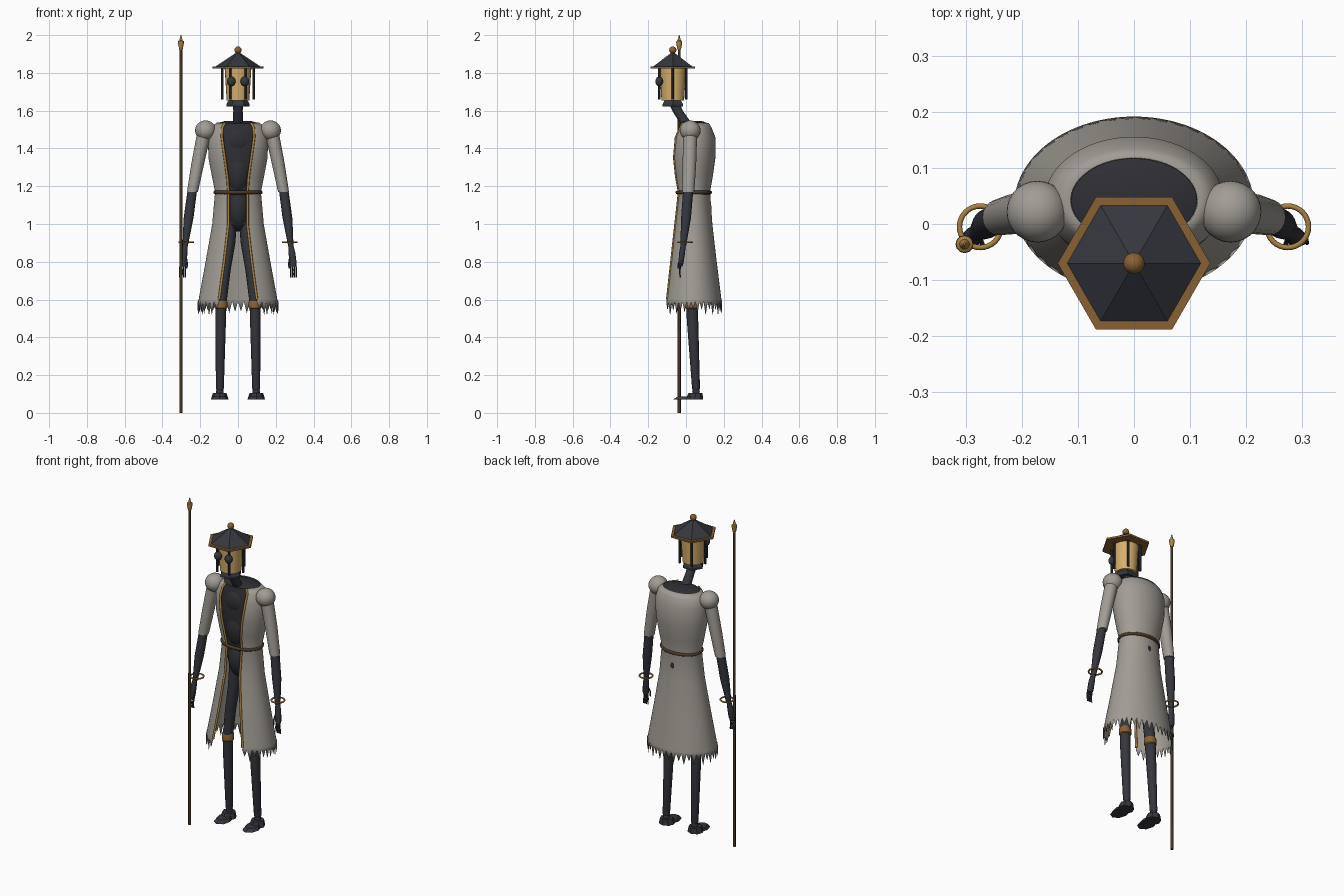
import bpy, bmesh
from math import sin, cos, pi, asin, radians
from mathutils import Vector

cube = bpy.data.objects.get("Cube")
if cube:
    bpy.data.objects.remove(cube)


def material(name, r, g, b):
    m = bpy.data.materials.new(name)
    m.use_nodes = True
    m.diffuse_color = (r, g, b, 1)
    m.node_tree.nodes["Principled BSDF"].inputs["Base Color"].default_value = (r, g, b, 1)
    m.node_tree.nodes["Principled BSDF"].inputs["Roughness"].default_value = 0.8
    return m


IRON = material("dark iron", 0.036, 0.038, 0.048)
BODY = material("dark body", 0.028, 0.028, 0.034)
CLOTH = material("grey cloth", 0.36, 0.335, 0.30)
GLASS = material("amber glass", 0.68, 0.43, 0.15)
GOLD = material("gold trim", 0.40, 0.22, 0.055)
BRONZE = material("bronze", 0.25, 0.12, 0.033)
LEATHER = material("brown leather", 0.07, 0.04, 0.018)
WOOD = material("staff wood", 0.06, 0.036, 0.018)


def finish(name, bm, mat, smooth=True):
    bmesh.ops.recalc_face_normals(bm, faces=bm.faces)
    mesh = bpy.data.meshes.new(name)
    bm.to_mesh(mesh)
    bm.free()
    mesh.materials.append(mat)
    ob = bpy.data.objects.new(name, mesh)
    bpy.context.collection.objects.link(ob)
    if smooth:
        bpy.ops.object.select_all(action='DESELECT')
        ob.select_set(True)
        bpy.context.view_layer.objects.active = ob
        bpy.ops.object.shade_smooth_by_angle(angle=radians(38))
    return ob


def tube(name, rings, mat, sides=20, smooth=True):
    """Capped skin over level rings given as (x, y, z, x radius, y radius)."""
    bm = bmesh.new()
    loops = []
    for x, y, z, rx, ry in rings:
        loops.append([bm.verts.new((x + rx * cos(2 * pi * i / sides),
                                    y + ry * sin(2 * pi * i / sides), z)) for i in range(sides)])
    for a, b in zip(loops, loops[1:]):
        for i in range(sides):
            j = (i + 1) % sides
            bm.faces.new((a[i], a[j], b[j], b[i]))
    bm.faces.new(loops[0])
    bm.faces.new(loops[-1])
    return finish(name, bm, mat, smooth)


def turned(name, x, y, profile, mat, sides=20, smooth=True):
    return tube(name, [(x, y, z, r, r) for z, r in profile], mat, sides, smooth)


def ball(name, centre, radii, mat):
    bm = bmesh.new()
    bmesh.ops.create_uvsphere(bm, u_segments=28, v_segments=16, radius=1)
    bmesh.ops.scale(bm, vec=radii, verts=bm.verts)
    bmesh.ops.translate(bm, vec=centre, verts=bm.verts)
    return finish(name, bm, mat)


def cord(name, points, radius, mat, closed=False):
    cu = bpy.data.curves.new(name, 'CURVE')
    cu.dimensions = '3D'
    cu.bevel_depth = radius
    cu.bevel_resolution = 2
    cu.use_fill_caps = True
    sp = cu.splines.new('POLY')
    sp.points.add(len(points) - 1)
    for p, q in zip(sp.points, points):
        p.co = (*q, 1)
    sp.use_cyclic_u = closed
    cu.materials.append(mat)
    ob = bpy.data.objects.new(name, cu)
    bpy.context.collection.objects.link(ob)
    return ob


def ellipse(cx, cy, z, rx, ry, n=40):
    return [(cx + rx * cos(2 * pi * i / n), cy + ry * sin(2 * pi * i / n), z) for i in range(n)]


# Long coat: rows of (z, x radius, y radius, y centre, half opening at the front)
ROWS = [(1.535, .113, .076, .042, .07), (1.51, .142, .09, .044, .083),
        (1.46, .158, .112, .042, .085), (1.35, .155, .114, .04, .07),
        (1.25, .136, .1, .04, .056), (1.17, .12, .085, .041, .05),
        (1.0, .135, .1, .038, .05), (.8, .17, .125, .036, .073), (.6, .207, .152, .034, .1)]


def coat_point(row, t):
    z, rx, ry, cy, w = row
    start = asin(w / rx)
    a = start + (2 * pi - 2 * start) * t
    return Vector((rx * sin(a), cy - ry * cos(a), z))


COLS = 72
bm = bmesh.new()
grid = [[bm.verts.new(coat_point(r, i / COLS)) for i in range(COLS + 1)] for r in ROWS]
hem = []
for i in range(COLS + 1):
    p = coat_point((.6, .212, .156, .034, .1), i / COLS)
    p.z = .59 if i % 2 == 0 else .535 + .015 * sin(i * 1.7)
    hem.append(bm.verts.new(p))
grid.append(hem)
for a, b in zip(grid, grid[1:]):
    for i in range(COLS):
        bm.faces.new((a[i], a[i + 1], b[i + 1], b[i]))
coat = finish("coat", bm, CLOTH)
thick = coat.modifiers.new("thickness", 'SOLIDIFY')
thick.thickness = .003
thick.offset = 0

for side, t in (("left", 0), ("right", 1)):
    cord(side + "_coat_trim", [coat_point(r, t) for r in ROWS], .007, GOLD)
belt = cord("belt", ellipse(0, .041, 1.167, .121, .087), .01, LEATHER, True)

# Dark body under the coat
tube("torso", [(0, .04, 1.0, .07, .06), (0, .04, 1.1, .095, .068), (0, .04, 1.17, .1, .07),
               (0, .04, 1.3, .125, .085), (0, .04, 1.45, .14, .094), (0, .042, 1.505, .132, .08),
               (0, .042, 1.533, .112, .075), (0, .04, 1.545, .07, .045)], BODY, 32)
ball("chest", (0, .01, 1.44), (.088, .068, .09), BODY)
ball("belly", (0, .02, 1.27), (.075, .078, .12), BODY)
ball("pelvis", (0, .045, 1.08), (.075, .09, .12), BODY)
tube("neck", [(0, .02, 1.5, .03, .03), (0, -.012, 1.55, .027, .03),
              (0, -.045, 1.6, .025, .028), (0, -.065, 1.645, .027, .028)], IRON)

# Lantern head
HY = -.07
turned("lantern_base", 0, HY, [(1.622, .062), (1.635, .062), (1.655, .05), (1.665, .05)], IRON, 6, False)
turned("lantern_glass", 0, HY, [(1.655, .06), (1.83, .071)], GLASS, 24)
turned("roof_brim", 0, HY, [(1.823, .136), (1.834, .136)], BRONZE, 6, False)
turned("roof", 0, HY, [(1.834, .119), (1.905, .012)], IRON, 6, False)
ball("roof_finial", (0, HY, 1.921), (.019, .019, .019), BRONZE)
for i in range(6):
    turned("lantern_post", .083 * cos(i * pi / 3), HY + .083 * sin(i * pi / 3),
           [(1.658, .007), (1.826, .007)], IRON, 8)

for s, side in ((1, "left"), (-1, "right")):
    ball(side + "_eye", (s * .036, -.142, 1.755), (.023, .02, .026), IRON)

    # Arm and hand
    ball(side + "_shoulder", (s * .172, .022, 1.495), (.055, .055, .053), CLOTH)
    tube(side + "_sleeve", [(s * .182, .022, 1.47, .037, .037), (s * .213, .018, 1.32, .034, .036),
                            (s * .241, .012, 1.17, .029, .032)], CLOTH)
    tube(side + "_forearm", [(s * .241, .012, 1.185, .025, .027), (s * .262, 0, 1.03, .026, .026),
                             (s * .28, -.015, .88, .014, .015)], IRON)
    cord(side + "_bracelet", ellipse(s * .274, -.005, .903, .037, .037, 32), .0048, GOLD, True)
    tube(side + "_palm", [(s * .28, -.015, .89, .013, .013), (s * .286, -.021, .845, .018, .016),
                          (s * .291, -.027, .79, .02, .013), (s * .292, -.029, .775, .015, .01)], IRON, 12)
    for k in range(4):
        x = .278 + .0095 * k
        cord(side + "_finger", [(s * x, -.026 - .002 * k, .79), (s * (x + .002), -.034, .75),
                                (s * (x + .001), -.03, .717)], .0038, IRON)
    cord(side + "_thumb", [(s * .275, -.025, .83), (s * .269, -.04, .79), (s * .271, -.042, .765)],
         .0045, IRON)

    # Leg and foot
    tube(side + "_leg", [(s * .04, .035, 1.02, .035, .04), (s * .048, .033, .9, .034, .038),
                         (s * .07, .03, .75, .03, .034), (s * .09, .031, .58, .029, .031),
                         (s * .092, .035, .48, .028, .03), (s * .096, .053, .13, .021, .021),
                         (s * .096, .053, .11, .014, .014)], IRON, 16)
    turned(side + "_knee_band", s * .09, .032, [(.548, .027), (.556, .034), (.588, .034), (.597, .03)], BRONZE)
    ball(side + "_ankle", (s * .096, .053, .112), (.02, .02, .02), IRON)
    tube(side + "_heel", [(s * .097, .045, .07, .047, .045), (s * .097, .05, .104, .036, .038)], IRON, 8, False)
    tube(side + "_toe", [(s * .097, -.005, .07, .046, .065), (s * .097, .01, .086, .036, .055)], IRON, 8, False)

# Staff with a pointed tip
turned("staff", -.302, -.036, [(0, .0085), (1.94, .0075)], WOOD, 12)
turned("staff_tip", -.302, -.036, [(1.925, .009), (1.932, .011), (1.96, .016), (1.968, .015),
                                   (1.972, .009), (2.0, .002)], GOLD, 12)
